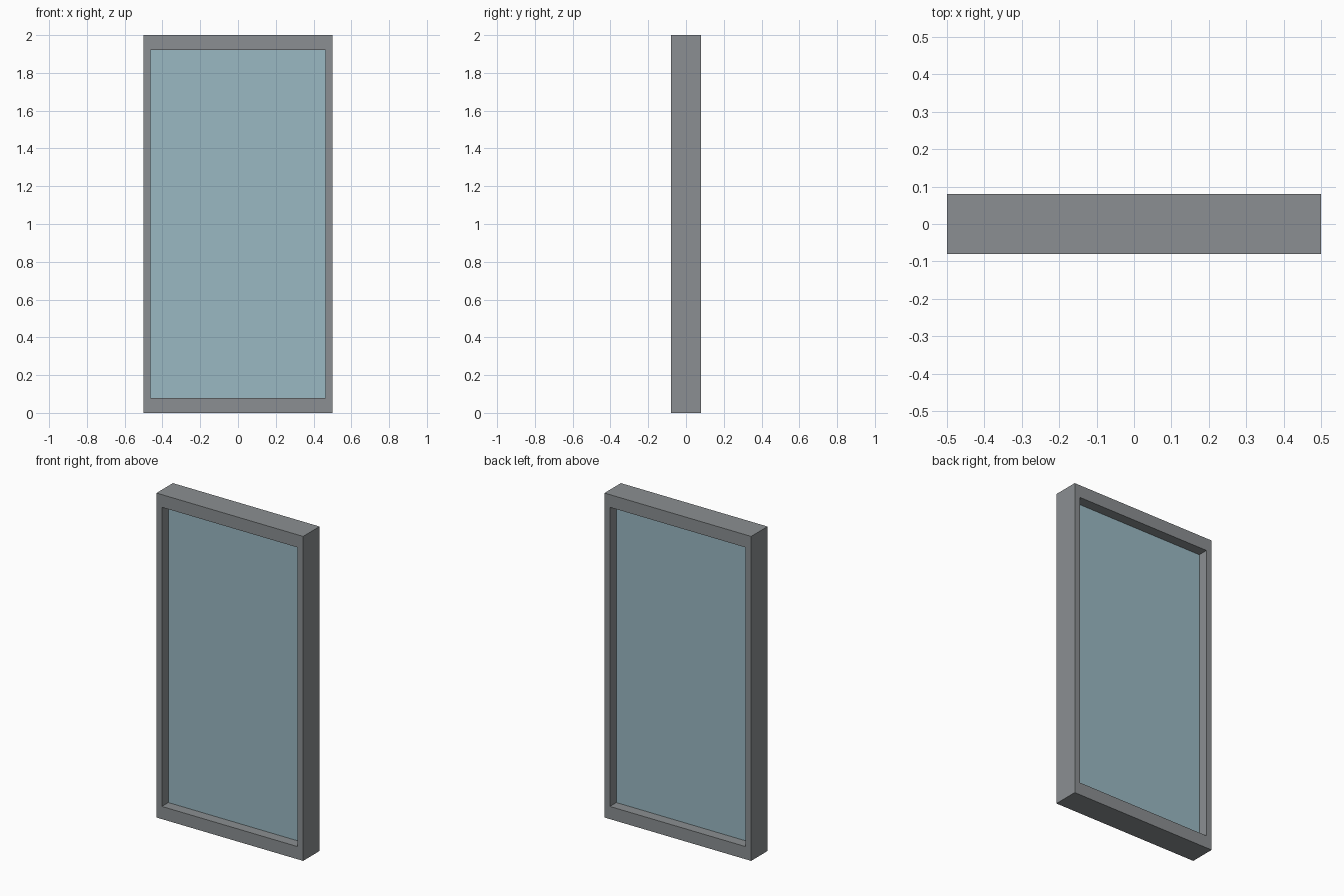
import bpy
import bmesh

cube = bpy.data.objects.get("Cube")
if cube:
    bpy.data.objects.remove(cube, do_unlink=True)

HALF_W, HEIGHT, HALF_D = 0.5, 2.0, 0.08
OPEN_W, RAIL = 0.463, 0.078
GLASS_D = 0.017


def make_material(name, rgb):
    mat = bpy.data.materials.new(name)
    mat.use_nodes = True
    mat.diffuse_color = (*rgb, 1)
    mat.node_tree.nodes["Principled BSDF"].inputs["Base Color"].default_value = (*rgb, 1)
    return mat


def add_object(name, bm, mat):
    bmesh.ops.recalc_face_normals(bm, faces=bm.faces)
    mesh = bpy.data.meshes.new(name)
    bm.to_mesh(mesh)
    bm.free()
    mesh.materials.append(mat)
    obj = bpy.data.objects.new(name, mesh)
    bpy.context.collection.objects.link(obj)
    return obj


def rectangle(bm, half_w, bottom, top, y):
    corners = [(-half_w, bottom), (half_w, bottom), (half_w, top), (-half_w, top)]
    return [bm.verts.new((x, y, z)) for x, z in corners]


def bridge(bm, a, b):
    for i in range(4):
        j = (i + 1) % 4
        bm.faces.new((a[i], a[j], b[j], b[i]))


grey = make_material("frame grey", (0.258, 0.275, 0.287))
blue = make_material("glass blue", (0.323, 0.485, 0.545))

# Frame: one continuous rectangular ring with an open centre
bm = bmesh.new()
loops = [
    rectangle(bm, HALF_W, 0, HEIGHT, -HALF_D),
    rectangle(bm, HALF_W, 0, HEIGHT, HALF_D),
    rectangle(bm, OPEN_W, RAIL, HEIGHT - RAIL, HALF_D),
    rectangle(bm, OPEN_W, RAIL, HEIGHT - RAIL, -HALF_D),
]
for i, loop in enumerate(loops):
    bridge(bm, loop, loops[(i + 1) % len(loops)])
add_object("window_frame", bm, grey)

# Glass: thin pane set in the middle of the frame depth
bm = bmesh.new()
front = rectangle(bm, OPEN_W, RAIL, HEIGHT - RAIL, -GLASS_D)
back = rectangle(bm, OPEN_W, RAIL, HEIGHT - RAIL, GLASS_D)
bridge(bm, front, back)
bm.faces.new(front)
bm.faces.new(back)
add_object("glass_pane", bm, blue)
